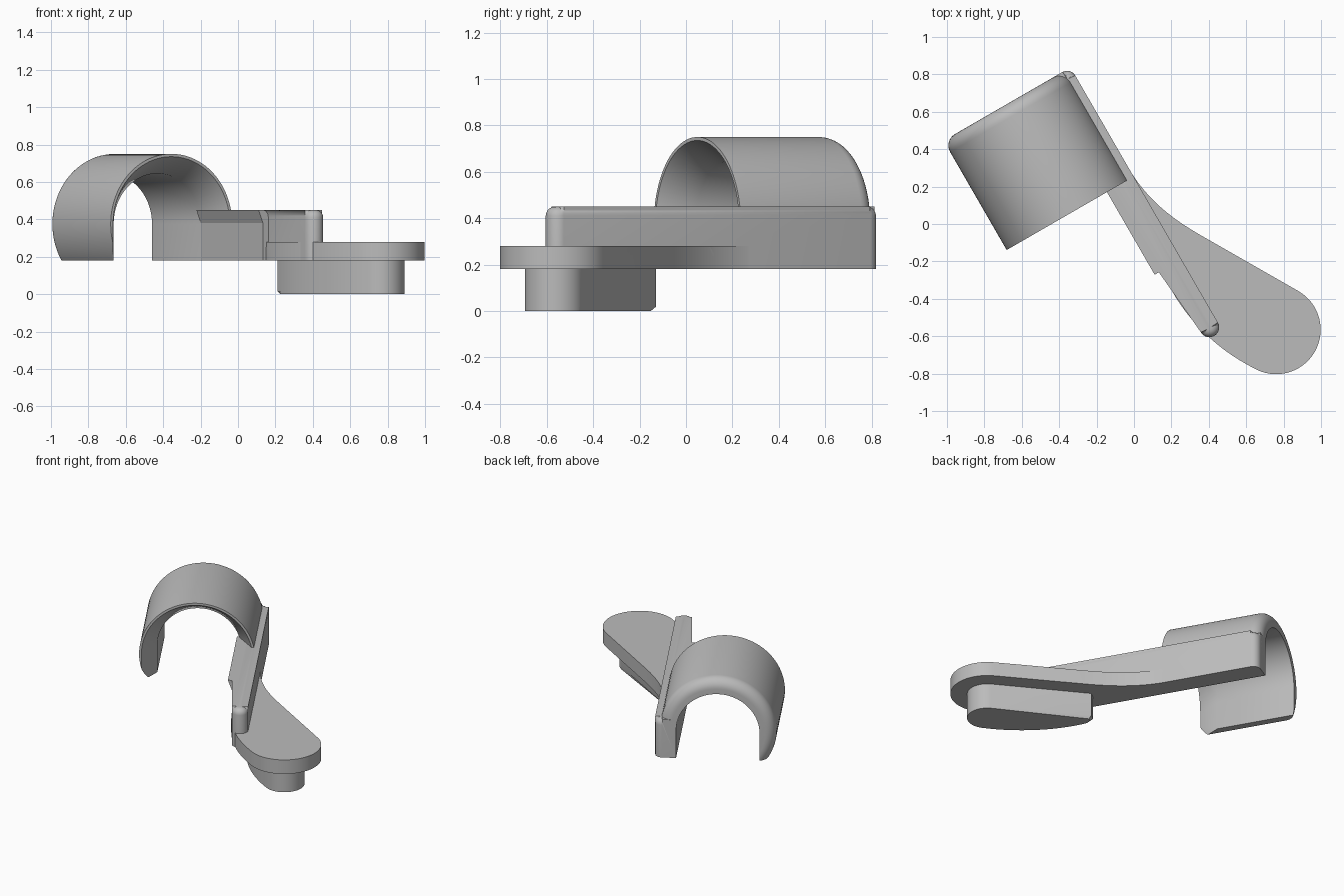
import bpy, bmesh, math
from mathutils import Matrix, Vector
from mathutils.geometry import interpolate_bezier

if "Cube" in bpy.data.objects:
    bpy.data.objects.remove(bpy.data.objects["Cube"])

TURN = Matrix.Rotation(math.radians(30), 4, 'Z')   # clip and arm run along a turned axis
BASE, ARM_TOP, WING_TOP = 0.18, 0.45, 0.28
CLIP_U, CLIP_Z, OUTER, HOLE = -0.284, 0.375, 0.375, 0.27
FRONT, REAR = 0.22, 0.895

grey = bpy.data.materials.new("plain_grey")
grey.use_nodes = True
grey.diffuse_color = (0.5, 0.5, 0.5, 1)
grey.node_tree.nodes["Principled BSDF"].inputs["Base Color"].default_value = grey.diffuse_color


def finish(ob, angle=32):
    ob.data.shade_smooth()
    ob.data.set_sharp_from_angle(angle=math.radians(angle))


def make_object(name, bm, matrix):
    bmesh.ops.recalc_face_normals(bm, faces=bm.faces)
    mesh = bpy.data.meshes.new(name)
    bm.to_mesh(mesh)
    bm.free()
    mesh.transform(matrix)
    mesh.materials.append(grey)
    ob = bpy.data.objects.new(name, mesh)
    bpy.context.collection.objects.link(ob)
    finish(ob)
    return ob


def loft(name, rings, matrix=TURN):
    """Skin matching closed rings and cap both ends."""
    bm = bmesh.new()
    loops = [[bm.verts.new(p) for p in ring] for ring in rings]
    for a, b in zip(loops, loops[1:]):
        for i in range(len(a)):
            j = (i + 1) % len(a)
            bm.faces.new((a[i], a[j], b[j], b[i]))
    bm.faces.new(loops[0])
    bm.faces.new(loops[-1])
    return make_object(name, bm, matrix)


def slab(name, outline, z0, z1, size, segments, rounded, matrix):
    """Extrude a plan outline; bevel the edges at height z1 that pass the rule."""
    bm = bmesh.new()
    low = [bm.verts.new((x, y, z0)) for x, y in outline]
    high = [bm.verts.new((x, y, z1)) for x, y in outline]
    n = len(low)
    for i in range(n):
        j = (i + 1) % n
        bm.faces.new((low[i], low[j], high[j], high[i]))
    bm.faces.new(low)
    bm.faces.new(high)
    chosen = []
    for i in range(n):
        a, b = high[i], high[(i + 1) % n]
        if rounded((a.co + b.co) / 2):
            chosen.append(bm.edges.get((a, b)))
    bmesh.ops.bevel(bm, geom=chosen, offset=size, segments=segments,
                    profile=0.5, affect='EDGES', clamp_overlap=False)
    return make_object(name, bm, matrix)


def arc(cx, cy, r, start, end, steps):
    angles = [math.radians(start + (end - start) * i / steps) for i in range(steps + 1)]
    return [(cx + r * math.cos(a), cy + r * math.sin(a)) for a in angles]


def bezier(*points, steps=18):
    curve = interpolate_bezier(*[Vector((x, y, 0)) for x, y in points], steps)
    return [(p.x, p.y) for p in curve]


def circle_ring(t, r):
    return [(u, t, z) for u, z in arc(CLIP_U, CLIP_Z, r, 0, 360, 96)[:-1]]


def arch_ring(t, r):
    path = [(CLIP_U + r, -0.2)] + arc(CLIP_U, CLIP_Z, r, 0, 180, 48) + [(CLIP_U - r, -0.2)]
    return [(u, t, z) for u, z in path]


# Clip: round-backed cylinder, opened by an arch with a flared mouth
round_r = 0.07
rings = [circle_ring(FRONT, OUTER)]
rings += [circle_ring(t, r) for t, r in
          [(REAR - round_r + y, OUTER - round_r + x) for x, y in arc(0, 0, round_r, 0, 90, 8)]]
clip = loft("clip", rings)
flare = 0.09 / 0.15
hole = loft("clip_hole_cutter", [arch_ring(FRONT - 0.02, 0.36 + 0.02 * flare),
                                 arch_ring(FRONT + 0.15, HOLE), arch_ring(1.1, HOLE)])
floor = slab("clip_floor_cutter", [(-1, 0), (1, 0), (1, 1.2), (-1, 1.2)], -0.5, BASE,
             0.01, 1, lambda m: False, TURN)
for cutter in (hole, floor):
    mod = clip.modifiers.new("cut", 'BOOLEAN')
    mod.operation, mod.solver, mod.object = 'DIFFERENCE', 'EXACT', cutter
    cutter.hide_render = True
    cutter.hide_viewport = True
bpy.context.view_layer.update()
cut_mesh = bpy.data.meshes.new_from_object(
    clip.evaluated_get(bpy.context.evaluated_depsgraph_get()))
clip.modifiers.clear()
clip.data = cut_mesh
finish(clip)
for cutter in (hole, floor):
    bpy.data.objects.remove(cutter)

# Arm: long upright bar beside the clip, narrower past the lip
wall, side, narrow, step = -0.014, 0.125, 0.02, -0.29
tip_r = (side - narrow) / 2
outline = [(wall, REAR), (wall, step), (narrow, step)]
outline += arc(narrow + tip_r, -0.68, tip_r, 180, 360, 16)
outline += arc(side - 0.05, REAR - 0.05, 0.05, 0, 90, 6)
slab("arm", outline, BASE, ARM_TOP, 0.04, 5,
     lambda m: m.x > 0.06 or m.y < step - 0.01, TURN)

# Lip: overhanging ledge along the arm's inner top edge
section = [(-0.04, ARM_TOP), (0.03, ARM_TOP), (0.03, 0.38), (wall, 0.38)]
loft("arm_lip", [[(u, t, z) for u, z in section] for t in (step, 0.376)])

# Wing: flat paddle sweeping out of the arm, rounded on top
end_x, end_y = 0.76, -0.565
outline = arc(end_x, end_y, 0.238, -120, 60, 32)
outline += bezier((0.36, -0.062), (0.2, 0.03), (0.07, 0.13), (-0.03, 0.3))
outline += [(-0.09, 0.27), (0.14, -0.2)]
outline += bezier((0.15, -0.25), (0.24, -0.47), (0.42, -0.66), (0.64, -0.77))[:-1]


def outside_arm(m):
    u = m.x * math.cos(math.radians(30)) + m.y * 0.5
    return u > 0.13 or m.y < -0.25


slab("wing", outline, BASE, WING_TOP, 0.065, 6, outside_arm, Matrix())

# Peg: block under the wing with a chamfered foot
outline = arc(end_x, end_y, 0.13, -120, 60, 24)
outline += [(0.25, -0.13)]
outline += bezier((0.21, -0.16), (0.3, -0.4), (0.5, -0.58), (0.69, -0.675))[:-1]
slab("peg", outline, BASE + 0.02, 0, 0.018, 1, lambda m: True, Matrix())
